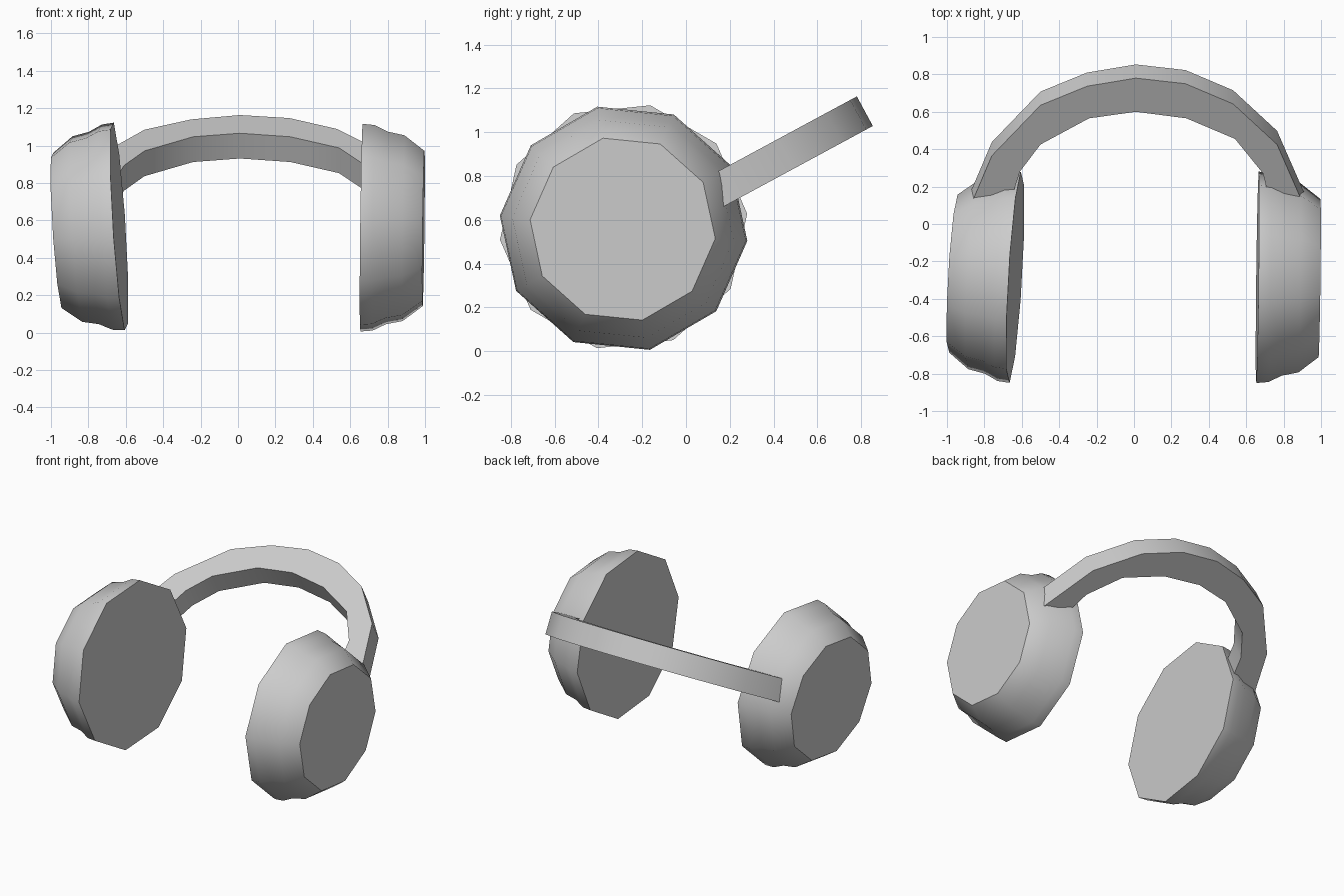
import bpy, bmesh
from math import cos, sin, radians
from mathutils import Vector

if "Cube" in bpy.data.objects:
    bpy.data.objects.remove(bpy.data.objects["Cube"], do_unlink=True)

# One plain grey for everything
GREY = (0.604, 0.604, 0.604, 1)
grey = bpy.data.materials.new("light_grey")
grey.use_nodes = True
grey.diffuse_color = GREY
grey.node_tree.nodes["Principled BSDF"].inputs["Base Color"].default_value = GREY


def loft(name, rings):
    """Join closed rings of points into a capped solid."""
    bm = bmesh.new()
    rows = [[bm.verts.new(p) for p in ring] for ring in rings]
    for a, b in zip(rows, rows[1:]):
        for i in range(len(a)):
            j = (i + 1) % len(a)
            bm.faces.new((a[i], a[j], b[j], b[i]))
    bm.faces.new(rows[0])
    bm.faces.new(rows[-1])
    bmesh.ops.recalc_face_normals(bm, faces=bm.faces)
    mesh = bpy.data.meshes.new(name)
    bm.to_mesh(mesh)
    bm.free()
    mesh.materials.append(grey)
    obj = bpy.data.objects.new(name, mesh)
    bpy.context.collection.objects.link(obj)
    bpy.ops.object.select_all(action="DESELECT")
    bpy.context.view_layer.objects.active = obj
    obj.select_set(True)
    bpy.ops.object.shade_smooth_by_angle(angle=radians(45))
    return obj


# Ear cups: ten-sided, (distance from the ear, radius), slightly tilted
CUP_PROFILE = [(0, 0.568), (0.065, 0.562), (0.135, 0.527), (0.225, 0.508), (0.332, 0.425)]


def ear_cup(name, center, outward, turn):
    n = Vector(outward).normalized()
    u, w = [(Vector(a) - n * n.dot(Vector(a))).normalized() for a in ((0, 1, 0), (0, 0, 1))]
    angles = [radians(turn + 36 * k) for k in range(10)]
    loft(name, [[Vector(center) + n * d + (u * cos(t) + w * sin(t)) * r for t in angles]
                for d, r in CUP_PROFILE])


ear_cup("left_ear_cup", (0.66, -0.285, 0.561), (1, -0.012, -0.012), -5.8)
ear_cup("right_ear_cup", (-0.635, -0.285, 0.568), (-1, 0.06, -0.065), 5.8)

# Headband: outer and inner outlines in plan, leaning back, ends sunk in the cups
OUTER = [(-0.89, 0.06), (-0.76, 0.365), (-0.5, 0.635), (-0.25, 0.737), (0.01, 0.78),
         (0.275, 0.75), (0.53, 0.642), (0.765, 0.425), (0.925, 0.06)]
INNER = [(-0.68, 0.06), (-0.61, 0.28), (-0.5, 0.425), (-0.24, 0.565), (0.01, 0.6),
         (0.28, 0.565), (0.54, 0.455), (0.69, 0.27), (0.74, 0.06)]
DROP = Vector((0, 0.073, -0.135))


def lean(p):
    return Vector((p[0], p[1], 1.163 + 0.54 * (p[1] - 0.78)))


loft("headband", [[lean(o), lean(i), lean(i) + DROP, lean(o) + DROP]
                  for o, i in zip(OUTER, INNER)])
